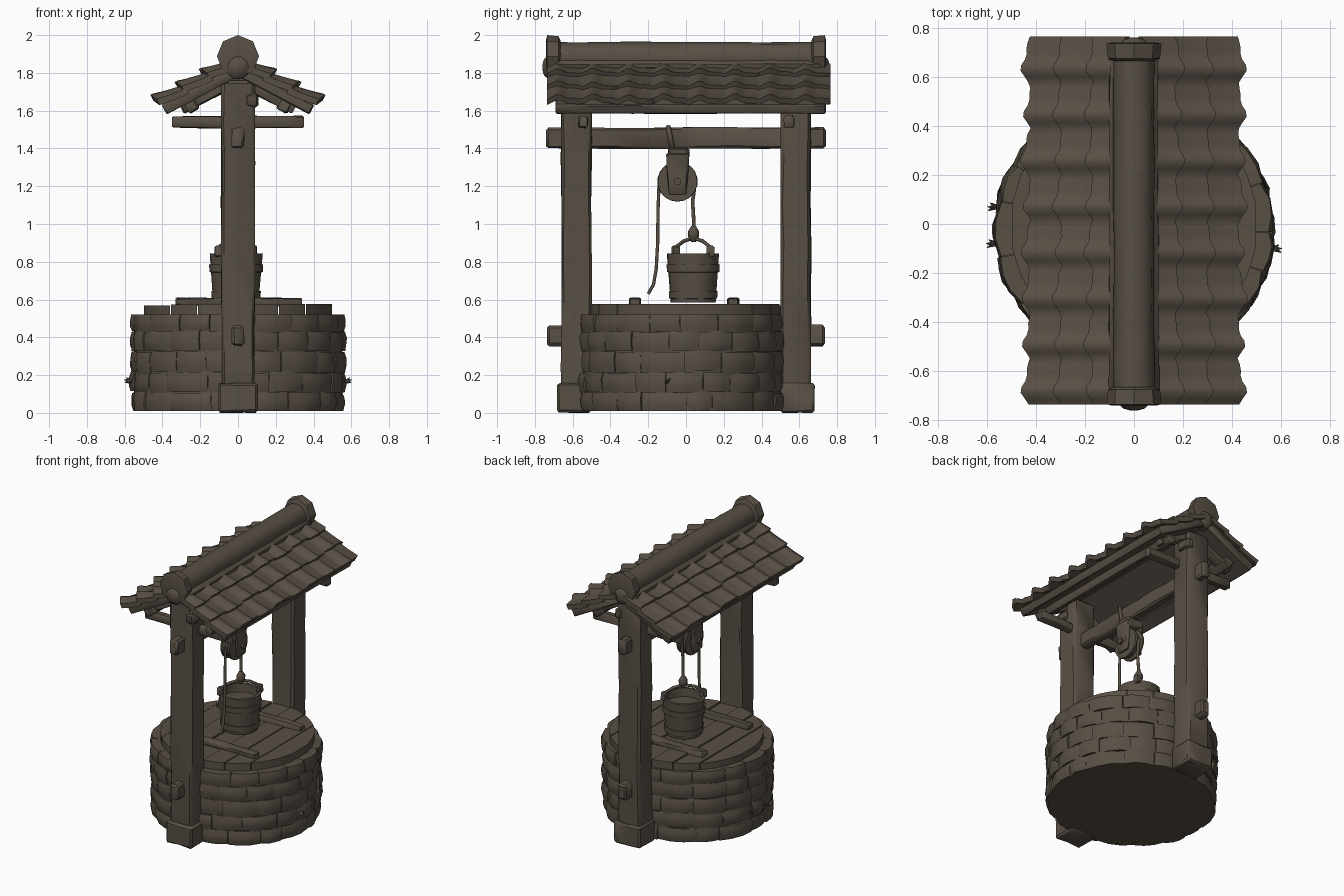
import bpy, bmesh, math, random
from mathutils import Vector, Matrix

if "Cube" in bpy.data.objects:
    bpy.data.objects.remove(bpy.data.objects["Cube"])
random.seed(4)

mat = bpy.data.materials.new("dark brown")
mat.diffuse_color = (0.098, 0.079, 0.060, 1)
mat.use_nodes = True
mat.node_tree.nodes["Principled BSDF"].inputs["Base Color"].default_value = mat.diffuse_color


def finish(name, bm, angle=40):
    bmesh.ops.recalc_face_normals(bm, faces=bm.faces)
    me = bpy.data.meshes.new(name)
    bm.to_mesh(me)
    bm.free()
    ob = bpy.data.objects.new(name, me)
    bpy.context.collection.objects.link(ob)
    me.materials.append(mat)
    bpy.ops.object.select_all(action='DESELECT')
    ob.select_set(True)
    bpy.context.view_layer.objects.active = ob
    bpy.ops.object.shade_smooth_by_angle(angle=math.radians(angle))
    return ob


# Worn timber: bevelled box cut along its long axis and slightly jittered
def timber(name, loc, size, rot_y=0, bevel=0.012, cuts=4, jit=0.004, taper=1.0):
    bm = bmesh.new()
    bmesh.ops.create_cube(bm, size=1)
    ax = max(range(3), key=lambda i: size[i])
    for v in bm.verts:
        v.co = Vector([v.co[i] * size[i] for i in range(3)])
        if v.co.z < 0 and taper != 1:
            v.co.y *= taper
    bmesh.ops.bevel(bm, geom=bm.edges[:], offset=bevel, segments=1, affect='EDGES')
    for k in range(1, cuts + 1):
        p = [0, 0, 0]
        n = [0, 0, 0]
        p[ax] = size[ax] * (k / (cuts + 1) - 0.5)
        n[ax] = 1
        bmesh.ops.bisect_plane(bm, geom=bm.verts[:] + bm.edges[:] + bm.faces[:], plane_co=p, plane_no=n)
    for v in bm.verts:
        v.co += Vector([random.uniform(-jit, jit) if i != ax else 0 for i in range(3)])
    bm.transform(Matrix.Translation(loc) @ Matrix.Rotation(rot_y, 4, 'Y'))
    return finish(name, bm)


# Turned part: closed profile of (radius, height)
def lathe(name, prof, loc=(0, 0, 0), seg=16, rot=None, jit=0.0, scale_y=1.0):
    bm = bmesh.new()
    rings = []
    for r, z in prof:
        rings.append([bm.verts.new((r * math.cos(2 * math.pi * k / seg) + random.uniform(-jit, jit),
                                    r * scale_y * math.sin(2 * math.pi * k / seg) + random.uniform(-jit, jit), z))
                      for k in range(seg)])
    for a, b in zip(rings, rings[1:]):
        for k in range(seg):
            bm.faces.new((a[k], a[(k + 1) % seg], b[(k + 1) % seg], b[k]))
    bm.faces.new(rings[0])
    bm.faces.new(rings[-1])
    bm.transform(Matrix.Translation(loc) @ (rot or Matrix()))
    return finish(name, bm)


def rope(name, pts, radius=0.012, closed=False):
    cu = bpy.data.curves.new(name, 'CURVE')
    cu.dimensions = '3D'
    cu.bevel_depth = radius
    cu.bevel_resolution = 1
    cu.use_fill_caps = True
    sp = cu.splines.new('POLY')
    sp.points.add(len(pts) - 1)
    for p, q in zip(sp.points, pts):
        p.co = (*q, 1)
    sp.use_cyclic_u = closed
    ob = bpy.data.objects.new(name, cu)
    bpy.context.collection.objects.link(ob)
    cu.materials.append(mat)


# Stone wall: courses of pillowy curved blocks around a solid core
CY, SY = -0.025, 0.955
lathe("wall_core", [(0.55, 0.01), (0.55, 0.50)], (0, CY, 0), 40, scale_y=SY)
tb = bmesh.new()
bmesh.ops.create_cube(tb, size=2)
bmesh.ops.subdivide_edges(tb, edges=tb.edges[:], cuts=2, use_grid_fill=True)
tb.verts.index_update()
block_v = [tuple(v.co) for v in tb.verts]
block_f = [[v.index for v in f.verts] for f in tb.faces]
tb.free()
bm = bmesh.new()
heights = [0.01, 0.11, 0.215, 0.325, 0.43, 0.522]
for c in range(5):
    n = 17 + c % 2
    cutsA = [(k + 0.5 * (c % 2) + random.uniform(-0.18, 0.18)) * 2 * math.pi / n for k in range(n)]
    cutsA.append(cutsA[0] + 2 * math.pi)
    for a0, a1 in zip(cutsA, cutsA[1:]):
        R = random.uniform(0.566, 0.58)
        dz = random.uniform(-0.006, 0.006)
        new = []
        for u, d, w in block_v:
            a = (a0 + a1) / 2 + u * (a1 - a0) / 2 * 0.985
            z = (heights[c] + heights[c + 1]) / 2 + w * (heights[c + 1] - heights[c]) / 2
            if c < 4 and w > 0.9 or c > 0 and w < -0.9:
                z += dz
            r = 0.48 + (R - 0.48) * (d + 1) / 2
            if d > 0.9:
                r -= 0.016 * ((abs(u) > 0.9) + 0.7 * (abs(w) > 0.9)) / 1.3
                r += random.uniform(-0.004, 0.004)
            new.append(bm.verts.new((r * math.cos(a), CY + SY * r * math.sin(a), z)))
        for f in block_f:
            bm.faces.new([new[i] for i in f])
finish("stone_wall", bm, 50)

# Small weed tufts between the stones
for x, y in ((0.58, -0.1), (-0.58, -0.08), (-0.575, 0.07)):
    s = 1 if x > 0 else -1
    for k in range(3):
        lathe("weed_tuft", [(0.012, 0), (0.001, 0.035)], (x - 0.01 * s, y, 0.165), 4,
              Matrix.Rotation(s * (0.8 + 0.45 * k), 4, 'Y') @ Matrix.Rotation(0.5 * (k - 1), 4, 'X'))

# Round lid made of boards, with two battens
N = 7
for i in range(N):
    x0, x1 = -0.5 + i / N + 0.003, -0.5 + (i + 1) / N - 0.003
    top = 0.573 + random.uniform(-0.006, 0.006)
    xs = [x0 + (x1 - x0) * k / 4 for k in range(5)]
    h = [max(0.06, math.sqrt(max(0, 0.505 ** 2 - x * x))) for x in xs]
    outline = [(x, q - 0.005) for x, q in zip(xs, h)] + [(x, -q - 0.005) for x, q in zip(xs[::-1], h[::-1])]
    bm = bmesh.new()
    lo, hi = [[bm.verts.new((x, y, z)) for x, y in outline] for z in (0.5, top)]
    bm.faces.new(lo)
    bm.faces.new(hi)
    for k in range(10):
        j = (k + 1) % 10
        bm.faces.new((lo[k], lo[j], hi[j], hi[k]))
    finish("lid_board", bm, 30)
for y in (-0.27, 0.25):
    timber("lid_batten", (0.005, y, 0.588), (0.67, 0.06, 0.04), bevel=0.006)

# Posts, feet, crossbeams and rafters, front and back
SL = math.radians(28)
for s in (-1, 1):
    y = s * 0.58
    timber("post", (0, y, 0.89), (0.175, 0.16, 1.74), bevel=0.015, cuts=7)
    timber("post_foot", (0, s * 0.592, 0.08), (0.21, 0.18, 0.155), bevel=0.012, cuts=1)
    timber("crossbeam", (0, s * 0.545, 1.54), (0.70, 0.05, 0.06), bevel=0.008)
    timber("peg", (0.075, s * 0.62, 1.655), (0.06, 0.1, 0.07), cuts=0)
    for m in (-1, 1):
        timber("rafter", (m * 0.15, s * 0.6, 1.69), (0.34, 0.06, 0.06), m * SL, 0.008)

# Long beams running front to back
timber("pulley_beam", (0, 0, 1.455), (0.065, 1.48, 0.11), cuts=8)
timber("lower_beam", (0, 0, 0.41), (0.065, 1.47, 0.11), cuts=3)
for m in (-1, 1):
    timber("purlin", (m * 0.245, 0.0, 1.625), (0.06, 1.36, 0.06), m * SL, 0.008)

# Roof: sloped deck and three overlapping rows of wavy tiles per side
Y0, Y1, P = -0.735, 0.765, 0.1875


def wave(y):
    t = 2 * math.pi * (y - 0.63) / P
    return 0.014 * math.cos(t) + 0.007 * math.cos(2 * t) + 0.004 * math.sin(t)


for m in (-1, 1):
    timber("roof_deck", (m * 0.20, 0.025, 1.707), (0.43, 1.43, 0.055), m * SL, 0.006, 6, 0.002)
    for r, (s0, s1) in enumerate(((0.05, 0.20), (0.175, 0.345), (0.32, 0.49))):
        bm = bmesh.new()
        ny, ns = 64, 4
        layers = []
        for low in (0, 1):
            g = []
            for j in range(ny + 1):
                y = Y0 + (Y1 - Y0) * j / ny
                w = wave(y)
                off = 0.007 * math.sin(9 * (j // 8) + 4 * r + m)
                row = []
                for k in range(ns + 1):
                    t = k / ns
                    s = s0 + (s1 - s0) * t + t * (0.5 * w + off)
                    h = (-0.012 + 0.026 * t ** 1.5 + w * (0.65 + 0.45 * t)) - low * 0.034
                    x = s * math.cos(SL) + h * math.sin(SL)
                    z = 1.89 - s * math.sin(SL) + h * math.cos(SL)
                    row.append(bm.verts.new((m * x, y, z)))
                g.append(row)
            layers.append(g)
            for j in range(ny):
                for k in range(ns):
                    bm.faces.new((g[j][k], g[j + 1][k], g[j + 1][k + 1], g[j][k + 1]))
        a, b = layers
        for j in range(ny):
            for k in (0, ns):
                bm.faces.new((a[j][k], a[j + 1][k], b[j + 1][k], b[j][k]))
        for k in range(ns):
            for j in (0, ny):
                bm.faces.new((a[j][k], a[j][k + 1], b[j][k + 1], b[j][k]))
        finish("tile_row", bm, 45)

# Ridge roll with flared end collars and rounded gable bosses
along_y = Matrix.Rotation(-math.pi / 2, 4, 'X')
lathe("ridge_roll", [(0.083, -0.72 + 0.16 * k) for k in range(10)], (0, 0, 1.88), 12, along_y, 0.003)
timber("ridge_base", (0, 0.01, 1.835), (0.2, 1.45, 0.08), bevel=0.03)
for s in (-1, 1):
    face = along_y if s > 0 else along_y.inverted()
    lathe("ridge_collar", [(0.085, -0.04), (0.106, -0.03), (0.112, 0.03), (0.09, 0.035)], (0, s * 0.705, 1.888), 8, face)
    lathe("gable_boss", [(0.065, -0.05), (0.065, 0), (0.045, 0.022), (0.015, 0.03)], (0, s * 0.73, 1.83), 10, face)

# Pulley block with wheel
PY, PZ = -0.045, 1.225
along_x = Matrix.Rotation(math.pi / 2, 4, 'Y')
lathe("pulley_wheel", [(0.105, -0.036), (0.107, -0.022), (0.09, -0.008), (0.09, 0.008), (0.107, 0.022), (0.105, 0.036)],
      (0, PY, PZ), 18, along_x)
lathe("pulley_axle", [(0.02, -0.085), (0.02, 0.085)], (0, PY, PZ), 8, along_x)
for s in (-1, 1):
    timber("pulley_cheek", (s * 0.055, PY, 1.265), (0.028, 0.12, 0.22), bevel=0.008, cuts=2, taper=0.75)
timber("pulley_head", (0, PY + 0.005, 1.37), (0.13, 0.11, 0.07), cuts=1)

# Ropes: sling around the beam, free end, and bucket line with knot
rope("beam_sling", [(-0.045, -0.07, 1.39), (-0.045, -0.095, 1.515), (0.045, -0.095, 1.515), (0.045, -0.07, 1.39)], 0.014, True)
rope("free_rope", [(0, -0.142, 1.23), (0, -0.148, 1.08), (0, -0.15, 0.9), (0, -0.158, 0.76), (0, -0.172, 0.68), (0, -0.2, 0.63)], 0.01)
rope("bucket_rope", [(0, 0.05, 1.23), (0, 0.035, 1.12), (-0.005, 0.042, 1.0), (-0.005, 0.04, 0.92)], 0.011)
lathe("rope_knot", [(0.012, -0.045), (0.028, -0.02), (0.03, 0.01), (0.012, 0.04)], (-0.005, 0.04, 0.95), 8)

# Bucket with bands, handle and ears
BX, BY = -0.01, 0.038
lathe("bucket", [(0.12, 0.585), (0.14, 0.845), (0.12, 0.845), (0.105, 0.62)], (BX, BY, 0), 18, jit=0.002)
for z, r in ((0.625, 0.129), (0.765, 0.141)):
    lathe("bucket_band", [(r - 0.01, z - 0.021), (r, z - 0.02), (r + 0.002, z + 0.02), (r - 0.008, z + 0.021)], (BX, BY, 0), 18)
d = 0.7071
rope("bucket_handle", [(BX + d * q, BY + d * q, z) for q, z in
     ((-0.13, 0.84), (-0.125, 0.88), (-0.07, 0.91), (0, 0.925), (0.07, 0.91), (0.125, 0.88), (0.13, 0.84))], 0.01)
for s in (-1, 1):
    timber("bucket_ear", (BX + s * 0.092, BY + s * 0.092, 0.855), (0.04, 0.04, 0.06), bevel=0.008, cuts=0)
